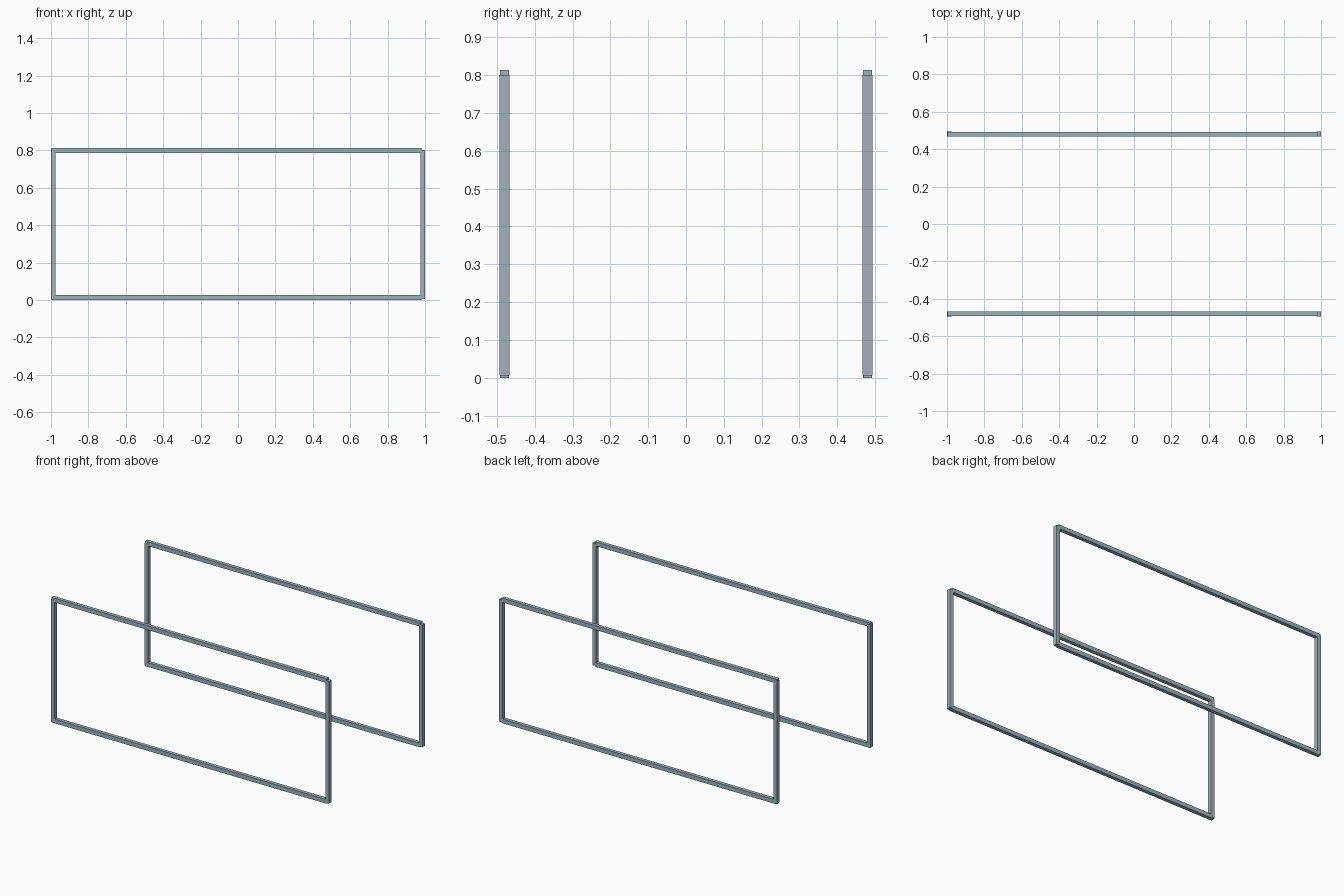
import bpy

cube = bpy.data.objects.get("Cube")
if cube:
    bpy.data.objects.remove(cube, do_unlink=True)

# Single light blue-grey steel colour
steel = bpy.data.materials.new("light_blue_grey_steel")
steel.use_nodes = True
colour = (0.35, 0.45, 0.49, 1)
steel.diffuse_color = colour
steel.node_tree.nodes["Principled BSDF"].inputs["Base Color"].default_value = colour


def bar(name, low, high):
    """Square bar spanning two opposite corners."""
    centre = [(a + b) / 2 for a, b in zip(low, high)]
    bpy.ops.mesh.primitive_cube_add(size=1, location=centre)
    obj = bpy.context.object
    obj.name = name
    obj.scale = [b - a for a, b in zip(low, high)]
    bpy.ops.object.transform_apply(location=False, rotation=False, scale=True)
    obj.data.materials.append(steel)


RAIL_Y, POST_Y = 0.012, 0.0135   # half depths
THICK, HEIGHT = 0.027, 0.813

for side, y in (("front", -0.48), ("back", 0.48)):
    # Long rails stop just short of the left post's outer face
    for level, z in (("bottom", 0), ("top", HEIGHT - THICK)):
        bar(f"{side}_{level}_rail", (-0.998, y - RAIL_Y, z),
            (0.982, y + RAIL_Y, z + THICK))
    # Upright posts
    for end, x in (("right", -1), ("left", 1 - 0.025)):
        bar(f"{side}_{end}_post", (x, y - POST_Y, 0.006),
            (x + 0.025, y + POST_Y, 0.801))
